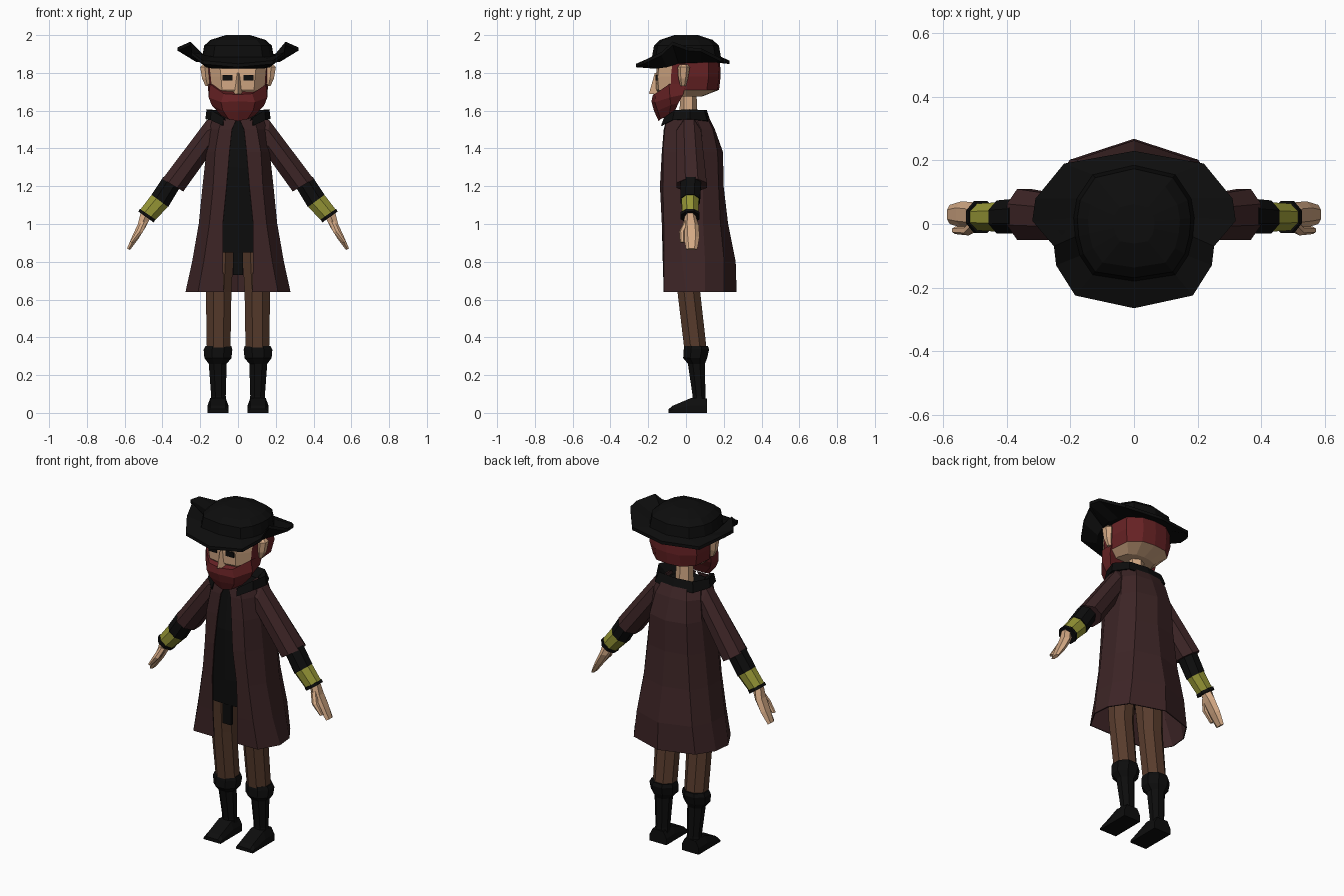
import bpy, bmesh, math
from mathutils import Vector


def material(name, rgb):
    m = bpy.data.materials.new(name)
    m.diffuse_color = (*rgb, 1)
    return m


BLACK = material("black_cloth", (0.004, 0.004, 0.004))
COAT = material("dark_maroon", (0.046, 0.018, 0.019))
HAIR = material("red_hair", (0.135, 0.016, 0.018))
SKIN = material("skin", (0.66, 0.40, 0.235))
PANTS = material("brown_cloth", (0.098, 0.045, 0.026))
GOLD = material("old_gold", (0.30, 0.30, 0.036))


def loft(name, rings, mat, closed=True, thickness=0, rule=None):
    """Skin a surface over rings of points; rule(centre) picks a second material."""
    bm = bmesh.new()
    rows = [[bm.verts.new(p) for p in r] for r in rings]
    n = len(rows[0])
    for a, b in zip(rows, rows[1:]):
        for i in range(n if closed else n - 1):
            j = (i + 1) % n
            bm.faces.new((a[i], a[j], b[j], b[i]))
    if closed:
        bm.faces.new(rows[0])
        bm.faces.new(rows[-1])
    bmesh.ops.recalc_face_normals(bm, faces=bm.faces)
    mats = [mat]
    if rule:
        mats.append(rule[0])
        for f in bm.faces:
            f.material_index = int(rule[1](f.calc_center_median()))
    me = bpy.data.meshes.new(name)
    bm.to_mesh(me)
    bm.free()
    for m in mats:
        me.materials.append(m)
    ob = bpy.data.objects.new(name, me)
    bpy.context.collection.objects.link(ob)
    if thickness:
        mod = ob.modifiers.new("cloth", 'SOLIDIFY')
        mod.thickness, mod.offset = thickness, 0
    return ob


def both(half):
    """Complete a half outline (x >= 0) with its mirror image."""
    return list(half) + [(-x, y, z) for x, y, z in reversed(half) if x > 1e-6]


def level(z, half):
    return both([(x, y, z) for x, y in half])


def limb(name, stations, mat, s, n=8):
    """Tube for arms: each station is outer (x, z), inner (x, z), y centre, y half depth."""
    rings = []
    k = 1 / math.cos(math.pi / n)
    for (x1, z1), (x2, z2), y, hy in stations:
        c = Vector(((x1 + x2) / 2, y, (z1 + z2) / 2))
        u = Vector(((x1 - x2) / 2, 0, (z1 - z2) / 2)) * k
        ring = []
        for i in range(n):
            a = 2 * math.pi * (i + 0.5) / n
            p = c + u * math.cos(a) + Vector((0, hy * k * math.sin(a), 0))
            ring.append((p.x * s, p.y, p.z))
        rings.append(ring)
    return loft(name, rings, mat)


def pillar(name, stations, mat, s, n=8):
    """Tube for legs: each station is z, x1, x2, y1, y2, and an optional z rise at the back."""
    rings = []
    k = 1 / math.cos(math.pi / n)
    for z, x1, x2, y1, y2 in stations:
        ring = []
        for i in range(n):
            a = 2 * math.pi * (i + 0.5) / n
            ring.append((s * ((x1 + x2) / 2 + k * (x2 - x1) / 2 * math.cos(a)),
                         (y1 + y2) / 2 + k * (y2 - y1) / 2 * math.sin(a), z))
        rings.append(ring)
    return loft(name, rings, mat)


def block(name, x1, x2, y1, y2, z1, z2, mat):
    return loft(name, [[(x1, y1, z), (x2, y1, z), (x2, y2, z), (x1, y2, z)] for z in (z1, z2)], mat)


# Long coat, open at the front
coat = [
    (1.56, [(.005, -.10), (.08, -.10), (.13, -.04), (.13, .05), (.08, .11), (0, .12)]),
    (1.50, [(.032, -.115), (.10, -.11), (.15, -.03), (.15, .08), (.10, .14), (0, .15)]),
    (1.38, [(.045, -.125), (.12, -.12), (.165, -.03), (.165, .09), (.12, .165), (0, .193)]),
    (1.20, [(.06, -.135), (.13, -.12), (.185, -.03), (.185, .09), (.13, .17), (0, .196)]),
    (1.00, [(.08, -.125), (.15, -.115), (.205, -.03), (.205, .09), (.15, .18), (0, .22)]),
    (0.80, [(.08, -.12), (.18, -.115), (.24, -.02), (.235, .10), (.18, .20), (0, .26)]),
    (0.64, [(.075, -.115), (.21, -.115), (.275, 0), (.265, .10), (.20, .20), (0, .265)]),
]
loft("coat", [level(z, h) for z, h in coat], COAT, closed=False, thickness=.006)

# Vest body under the coat, with a hanging sash end
vest = [
    (1.55, [(0, -.09), (.07, -.085), (.10, 0), (.07, .08), (0, .09)]),
    (1.30, [(0, -.125), (.09, -.115), (.14, 0), (.10, .12), (0, .14)]),
    (1.00, [(0, -.12), (.11, -.11), (.16, 0), (.12, .13), (0, .15)]),
    (0.85, [(0, -.112), (.11, -.105), (.16, 0), (.12, .13), (0, .15)]),
]
loft("vest", [level(z, h) for z, h in vest], BLACK)
block("sash_end", -.027, .027, -.105, -.085, .73, .87, BLACK)

# Turned-over collar
collar = [
    [(.05, -.09, 1.53), (.085, -.05, 1.54), (.09, .02, 1.54), (.07, .07, 1.54), (0, .08, 1.54)],
    [(.075, -.115, 1.56), (.14, -.06, 1.60), (.165, .02, 1.605), (.11, .095, 1.60), (0, .11, 1.60)],
    [(.08, -.13, 1.52), (.145, -.07, 1.55), (.17, .02, 1.555), (.125, .11, 1.545), (0, .127, 1.54)],
]
loft("collar", [both(h) for h in collar], BLACK, closed=False, thickness=.006)

# Neck and head: hair covers the sides and back
pillar("neck", [(1.50, -.045, .045, -.03, .055), (1.70, -.04, .04, -.025, .05)], SKIN, 1, 6)
head = [
    (1.675, [(0, -.13), (.07, -.12), (.11, -.07), (.11, 0), (.09, .06), (.05, .08), (0, .085)]),
    (1.71, [(0, -.16), (.085, -.145), (.14, -.08), (.15, 0), (.14, .11), (.08, .165), (0, .175)]),
    (1.78, [(0, -.16), (.09, -.15), (.145, -.08), (.163, .02), (.155, .12), (.08, .175), (0, .183)]),
    (1.87, [(0, -.15), (.10, -.14), (.155, -.07), (.165, .02), (.15, .12), (.08, .17), (0, .18)]),
]
loft("head", [level(z, h) for z, h in head], SKIN,
     rule=(HAIR, lambda c: c.z > 1.71 and c.y > -.07))

# Beard with high sideburns
beard = [
    [(0, -.175, 1.685), (.075, -.162, 1.69), (.148, -.09, 1.74), (.16, 0, 1.74)],
    [(0, -.183, 1.65), (.09, -.165, 1.645), (.155, -.085, 1.67), (.155, -.015, 1.685)],
    [(0, -.17, 1.60), (.08, -.15, 1.60), (.14, -.08, 1.63), (.13, -.04, 1.64)],
    [(0, -.145, 1.545), (.05, -.135, 1.555), (.09, -.09, 1.575), (.08, -.065, 1.585)],
]
loft("beard", [both(h) for h in beard], HAIR)

# Nose
loft("nose", [[(-.024, -.15, 1.685), (0, -.196, 1.69), (.024, -.15, 1.685)],
              [(-.012, -.15, 1.80), (0, -.165, 1.80), (.012, -.15, 1.80)]], SKIN)

# Tricorn hat: underside, turned-up brim, crown
base = [(0, -.18, 1.83), (.13, -.16, 1.822), (.17, -.10, 1.83), (.185, -.04, 1.85),
        (.19, .02, 1.855), (.18, .08, 1.855), (.13, .155, 1.855), (0, .185, 1.855)]
brim = [(0, -.265, 1.848), (.185, -.225, 1.865), (.245, -.13, 1.91), (.252, -.07, 1.965),
        (.32, .01, 1.935), (.31, .08, 1.93), (.22, .19, 1.875), (0, .23, 1.865)]


def crown(scale, z):
    return both([(x * scale, y * scale, z) for x, y, _ in base])


hat = [both(base), both([(x, y, z - .018) for x, y, z in brim]), both(brim),
       crown(1.0, 1.885), crown(.94, 1.945), crown(.76, 1.975), crown(.34, 2.0)]
loft("hat", hat, BLACK)

for s, side in ((1, "right"), (-1, "left")):
    # Eyes and ears
    block(side + "_eye", s * .03, s * .082, -.1605, -.152, 1.76, 1.79, BLACK)
    limb(side + "_ear", [((.172, 1.73), (.15, 1.73), -.015, .012),
                         ((.19, 1.77), (.15, 1.77), -.015, .022),
                         ((.20, 1.83), (.15, 1.83), -.012, .028),
                         ((.185, 1.845), (.15, 1.845), -.012, .018)], SKIN, s, 6)
    # Sleeve, forearm, gold bracer and cuff
    limb(side + "_sleeve", [((.10, 1.575), (.10, 1.38), .015, .055),
                            ((.165, 1.55), (.155, 1.36), .015, .065),
                            ((.40, 1.238), (.29, 1.172), .03, .08)], COAT, s)
    limb(side + "_forearm", [((.395, 1.25), (.31, 1.19), .025, .055),
                             ((.458, 1.155), (.37, 1.09), .022, .052)], BLACK, s)
    limb(side + "_bracer", [((.457, 1.155), (.371, 1.09), .022, .046),
                            ((.522, 1.07), (.445, 1.015), .022, .042)], GOLD, s)
    limb(side + "_cuff", [((.519, 1.08), (.437, 1.024), .022, .05),
                          ((.528, 1.066), (.446, 1.008), .022, .05)], BLACK, s)
    # Hand and thumb
    limb(side + "_hand", [((.515, 1.06), (.465, 1.03), .022, .025),
                          ((.53, 1.00), (.488, .985), .027, .036),
                          ((.56, .935), (.525, .925), .03, .036),
                          ((.588, .87), (.572, .862), .03, .026)], SKIN, s, 6)
    limb(side + "_thumb", [((.51, 1.02), (.48, 1.01), .005, .014),
                           ((.535, .965), (.505, .955), -.02, .014),
                           ((.572, .905), (.555, .90), -.02, .010)], SKIN, s, 6)
    # Trouser leg
    pillar(side + "_trouser_leg", [(.33, .04, .165, -.008, .11), (.64, .035, .17, -.045, .075),
                                   (.90, .02, .165, -.075, .085)], PANTS, s)
    # Boot shaft with folded top, and foot
    pillar(side + "_boot", [(.03, .06, .15, .035, .11), (.09, .065, .142, .035, .103),
                            (.26, .06, .155, .01, .10), (.29, .035, .178, -.015, .112),
                            (.335, .03, .182, -.012, .122), (.355, .036, .172, -.008, .116)], BLACK, s)
    foot = [(.112, .065, .035, .075), (.03, .06, .048, .08), (-.07, .057, .052, .038),
            (-.092, .072, .038, .02)]
    loft(side + "_foot", [[(s * (.106 - w), y, 0), (s * (.106 + w), y, 0),
                           (s * (.106 + w), y, h * .5), (s * (.106 + t), y, h),
                           (s * (.106 - t), y, h), (s * (.106 - w), y, h * .5)]
                          for y, w, t, h in [(a, min(b, .055), min(c, .04), d)
                                             for a, b, c, d in foot]], BLACK, s != 0)
